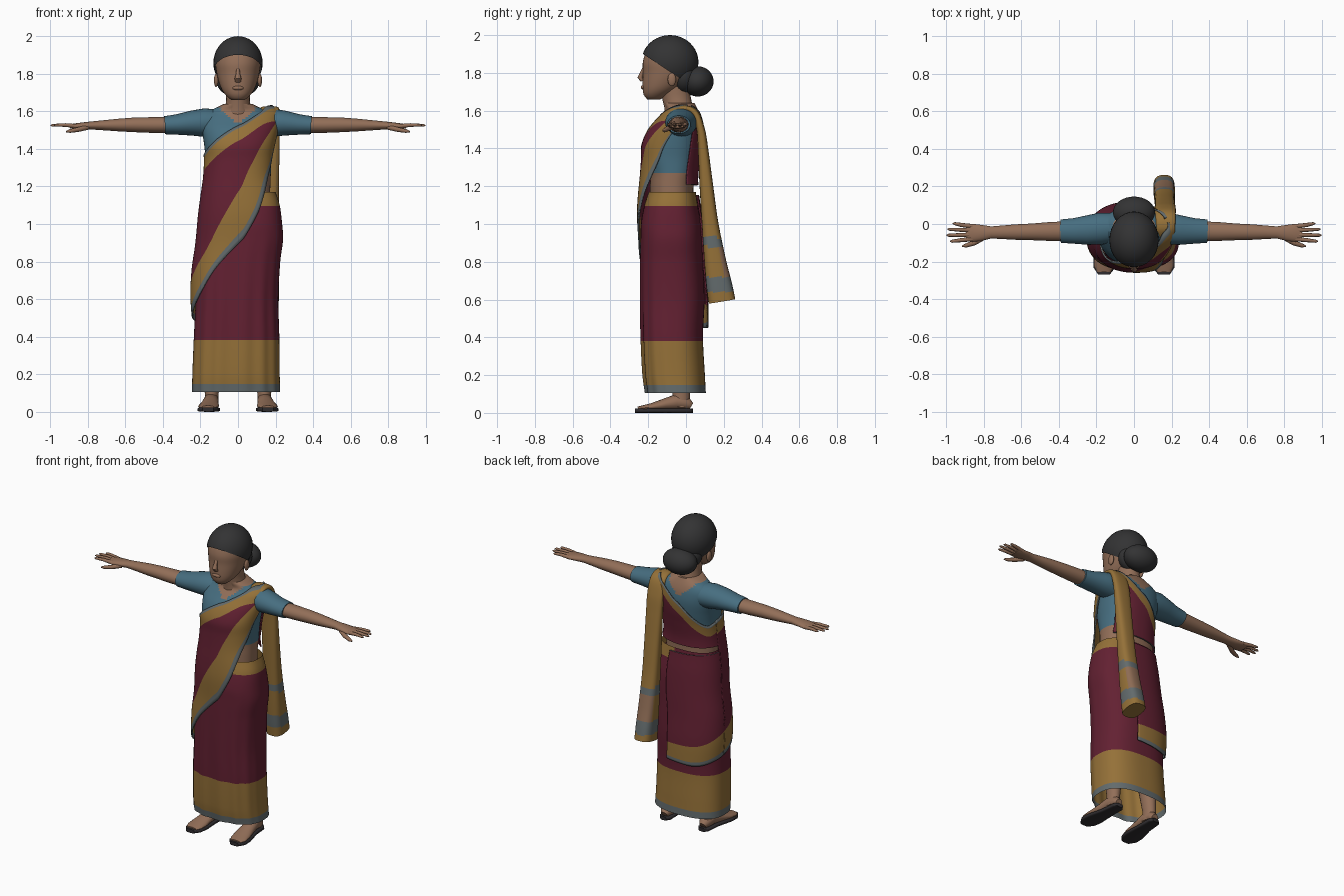
import bpy, bmesh, math
from mathutils import Vector, Matrix

if "Cube" in bpy.data.objects:
    bpy.data.objects.remove(bpy.data.objects["Cube"])

COLOURS = {
    "skin": (.29, .158, .098), "hair": (.033, .033, .034), "maroon": (.125, .015, .032),
    "gold": (.30, .165, .040), "blue": (.062, .155, .215), "grey": (.125, .148, .152),
    "tan": (.27, .15, .09), "sole": (.028, .025, .028)}
MATS = {}
for n, c in COLOURS.items():
    MATS[n] = bpy.data.materials.new(n)
    MATS[n].diffuse_color = (*c, 1)


def finish(name, bm, mats, rule=None, angle=50):
    """Turn a bmesh into a smooth object, colouring faces by a rule."""
    bmesh.ops.recalc_face_normals(bm, faces=bm.faces)
    if rule:
        for f in bm.faces:
            f.material_index = mats.index(rule(f.calc_center_median(), f.normal))
    me = bpy.data.meshes.new(name)
    bm.to_mesh(me)
    bm.free()
    ob = bpy.data.objects.new(name, me)
    bpy.context.collection.objects.link(ob)
    for m in mats:
        me.materials.append(MATS[m])
    bpy.context.view_layer.objects.active = ob
    ob.select_set(True)
    bpy.ops.object.shade_smooth_by_angle(angle=math.radians(angle))
    ob.select_set(False)
    return ob


def skin_rings(rings, closed=True, caps=True):
    bm = bmesh.new()
    vs = [[bm.verts.new(p) for p in r] for r in rings]
    n = len(vs[0])
    for a, b in zip(vs, vs[1:]):
        for i in range(n if closed else n - 1):
            j = (i + 1) % n
            bm.faces.new((a[i], a[j], b[j], b[i]))
    if caps:
        bm.faces.new(vs[0])
        bm.faces.new(vs[-1])
    return bm


def curve(table, z):
    """Smooth interpolation of table rows keyed by their first value."""
    z = min(max(z, table[0][0]), table[-1][0])
    i = max(k for k in range(len(table) - 1) if table[k][0] <= z)
    a, b = table[i], table[i + 1]
    p, q = table[max(i - 1, 0)], table[min(i + 2, len(table) - 1)]
    h = b[0] - a[0]
    s = (z - a[0]) / h
    out = []
    for k in range(1, len(a)):
        ma = (b[k] - p[k]) / (b[0] - p[0]) * h
        mb = (q[k] - a[k]) / (q[0] - a[0]) * h
        out.append((2*s**3 - 3*s*s + 1) * a[k] + (s**3 - 2*s*s + s) * ma
                   + (3*s*s - 2*s**3) * b[k] + (s**3 - s*s) * mb)
    return out


def point(table, t, z, power=2.3, off=0):
    """Point on a body section: t = 0 front, 90 left side, 180 back."""
    xl, xr, yf, yb = curve(table, z)
    s, c = math.sin(math.radians(t)), math.cos(math.radians(t))
    e = 2 / power
    return Vector(((xl + xr) / 2 + ((xr - xl) / 2 + off) * math.copysign(abs(s) ** e, s),
                   (yf + yb) / 2 - ((yb - yf) / 2 + off) * math.copysign(abs(c) ** e, c), z))


def body(name, table, step, mats, rule, power=2.3, seg=72, caps=True, ripple=None):
    z0, z1 = table[0][0], table[-1][0]
    n = round((z1 - z0) / step)
    rings = []
    for i in range(n + 1):
        z = z0 + (z1 - z0) * i / n
        rings.append([point(table, 360 * k / seg, z, power,
                            ripple(360 * k / seg, z) if ripple else 0) for k in range(seg)])
    return finish(name, skin_rings(rings, True, caps), mats, rule)


def tube(name, path, mats, rule=None, seg=20, side=1, power=2):
    """Loft along a path of (x, y, z, side radius, other radius)."""
    ps = [Vector(p[:3]) for p in path]
    rings = []
    for i, p in enumerate(path):
        d = (ps[min(i + 1, len(ps) - 1)] - ps[max(i - 1, 0)]).normalized()
        u = Vector((0, 1, 0)) if abs(d.x) > .6 else Vector((1, 0, 0))
        u = (u - d * u.dot(d)).normalized()
        w = d.cross(u)
        ring = []
        for k in range(seg):
            c, s = math.cos(2*math.pi*k/seg), math.sin(2*math.pi*k/seg)
            v = ps[i] + u * p[3] * math.copysign(abs(c)**(2/power), c) \
                + w * p[4] * math.copysign(abs(s)**(2/power), s)
            ring.append((v.x * side, v.y, v.z))
        rings.append(ring)
    return finish(name, skin_rings(rings), mats, rule)


def ball(name, centre, radii, mat, cut=None):
    bm = bmesh.new()
    bmesh.ops.create_uvsphere(bm, u_segments=32, v_segments=20, radius=1,
                              matrix=Matrix.Translation(centre) @ Matrix.Diagonal((*radii, 1)))
    if cut:
        bmesh.ops.bisect_plane(bm, geom=bm.verts[:] + bm.edges[:] + bm.faces[:],
                               plane_co=cut[0], plane_no=cut[1], clear_inner=True)
    return finish(name, bm, [mat])


# Torso with blouse, bare waist and neckline
torso = [(1.10, -.17, .17, -.19, .04), (1.2, -.175, .172, -.19, .04), (1.27, -.17, .175, -.19, .05),
         (1.35, -.173, .178, -.21, .065), (1.42, -.18, .185, -.215, .078), (1.5, -.19, .19, -.185, .085),
         (1.56, -.185, .185, -.135, .078), (1.6, -.15, .15, -.105, .065), (1.64, -.075, .075, -.115, .045)]
body("torso", torso, .01, ["skin", "blue"],
     lambda c, n: "skin" if c.z < 1.265 or c.z > 1.53 + .9 * abs(c.x) else "blue")

# Skirt with gold border, grey hem and soft pleats
skirt = [(.105, -.245, .225, -.215, .105), (.2, -.243, .222, -.228, .1), (.4, -.235, .22, -.238, .09),
         (.6, -.225, .215, -.242, .098), (.8, -.22, .225, -.242, .09), (.92, -.215, .24, -.24, .085),
         (1.0, -.21, .235, -.238, .08), (1.1, -.2, .222, -.22, .062), (1.17, -.185, .2, -.198, .052)]


def skirt_colour(c, n):
    if c.z < .145:
        return "grey"
    if c.z < .385 or (c.z > 1.1 and c.x > .05):
        return "gold"
    return "maroon"


def pleats(t, z):
    front = max(0, math.cos(math.radians(t)))
    return .004 * front * math.sin(math.radians(t * 14)) * min(1, max(0, (1 - z) * 2))


body("skirt", skirt, .0106, ["maroon", "gold", "grey"], skirt_colour, 2.5, 96, False, pleats)

# Draped sari cloth, following a looser outline around the body
wrap = [(.42, -.238, .222, -.246, .12), (.6, -.253, .225, -.25, .117), (.75, -.248, .23, -.25, .105),
        (.9, -.227, .245, -.252, .096), (1.05, -.213, .24, -.26, .084), (1.15, -.2, .218, -.255, .07),
        (1.25, -.186, .192, -.245, .065), (1.35, -.182, .192, -.238, .078), (1.42, -.19, .2, -.236, .09),
        (1.5, -.198, .215, -.202, .096), (1.56, -.19, .225, -.155, .09), (1.6, -.155, .222, -.12, .08),
        (1.635, -.08, .18, -.06, .05)]


def drape(name, t0, t1, low, high, low_border, high_border):
    """Cloth between two edge curves, with striped borders (grey, gold)."""
    cols, bands = [], ["grey", "gold", "maroon", "gold", "grey"]
    split = [2, 8, 16, 4, 1]
    n = round((t1 - t0) / 2.5)
    for i in range(n + 1):
        t = t0 + (t1 - t0) * i / n
        zl, zh = curve(low, t)[0], curve(high, t)[0]
        lw, hw = curve(low_border, t)[0], high_border
        k = min(1, (zh - zl) * .97 / (lw + hw))
        zs = [zl, zl + .2 * lw * k, zl + lw * k, zh - hw * k, zh - .2 * hw * k, zh]
        col = []
        for b, m in enumerate(split):
            col += [point(wrap, t, zs[b] + (zs[b+1] - zs[b]) * j / m) for j in range(m)]
        cols.append(col + [point(wrap, t, zh)])
    bm = skin_rings(cols, False, False)
    row = [bands[b] for b, m in enumerate(split) for _ in range(m)]
    mats = ["maroon", "gold", "grey"]
    bm.faces.ensure_lookup_table()
    for i, f in enumerate(bm.faces):
        f.material_index = mats.index(row[i % len(row)])
    bmesh.ops.dissolve_degenerate(bm, dist=1e-5, edges=bm.edges)
    ob = finish(name, bm, mats)
    mod = ob.modifiers.new("thickness", "SOLIDIFY")
    mod.thickness = .008


low = [(-195, .46), (-150, .45), (-115, .48), (-80, .53), (-50, .63), (-24, .77), (0, .9), (13, 1.0),
       (35, 1.15), (65, 1.31), (80, 1.43), (92, 1.53), (102, 1.6)]
width = [(-195, .11), (-115, .15), (-50, .2), (0, .28), (35, .27), (65, .24), (102, .1)]
high = [(-97, 1.36), (-65, 1.39), (-32, 1.455), (0, 1.53), (30, 1.61), (50, 1.63), (102, 1.632)]
drape("front_drape", -97, 102, low, high, width, .085)
drape("hip_drape", -195, -95, low, [(-195, 1.15), (-95, 1.16)], width, .0001)
drape("back_drape", -235, -95, [(-235, 1.21), (-95, 1.2)],
      [(-235, 1.63), (-210, 1.6), (-180, 1.5), (-150, 1.4), (-120, 1.345), (-95, 1.36)],
      [(-235, .0001), (-95, .0001)], .07)


# Loose end of the cloth hanging from the left shoulder
def tail_colour(c, n):
    if .64 < c.z < .72 or .88 < c.z < .93:
        return "grey"
    return "tan" if .72 <= c.z <= .88 and n.y > .3 else "gold"


tail = [(-.085, 1.575, .045, .01), (-.02, 1.612, .05, .014), (.045, 1.59, .054, .018), (.078, 1.5, .056, .022),
        (.092, 1.38, .055, .028), (.108, 1.2, .054, .036), (.128, 1.0, .054, .044), (.155, .8, .056, .058),
        (.175, .68, .057, .068), (.19, .59, .057, .072)]
dense = []
for i in range(91):
    s = i / 10
    y, z, a, b = curve([(k, *r) for k, r in enumerate(tail)], s)
    dense.append((.17 - .01 * s / 9, y, z, a, b))
tube("shoulder_cloth_tail", dense, ["gold", "grey", "tan"], tail_colour, 28, 1, 2.8)

# Neck, head, nose, hair and bun
tube("neck", [(0, -.035, 1.58, .085, .08), (0, -.042, 1.63, .066, .074), (0, -.055, 1.69, .062, .075),
              (0, -.065, 1.76, .065, .075)], ["skin"])
head = [(1.66, -.035, .035, -.205, -.135), (1.68, -.06, .06, -.222, -.1), (1.71, -.083, .083, -.229, -.05),
        (1.75, -.1, .1, -.23, .0), (1.8, -.113, .113, -.228, .04), (1.86, -.12, .12, -.228, .05),
        (1.92, -.108, .108, -.205, .03), (1.97, -.06, .06, -.15, -.03)]
body("head", head, .012, ["skin"], None, 2.1, 40)
tube("nose", [(0, -.222, 1.83, .008, .006), (0, -.234, 1.8, .011, .01), (0, -.243, 1.775, .018, .014),
              (0, -.232, 1.758, .016, .008)], ["skin"], None, 12)
ball("lips", (0, -.225, 1.724), (.03, .014, .012), "skin")
ball("hair_cap", (0, -.085, 1.857), (.131, .151, .143), "hair",
     ((0, -.22, 1.895), Vector((0, .66, 1)).normalized()))
ball("hair_nape", (0, -.01, 1.78), (.1, .07, .09), "hair")
ball("hair_bun", (0, .062, 1.755), (.112, .084, .08), "hair")

for side, label in ((1, "left"), (-1, "right")):
    ball(label + "_ear", (.116 * side, -.075, 1.765), (.012, .022, .035), "skin")
    # Sleeve and bare arm
    tube(label + "_sleeve", [(.12, -.02, 1.535, .08, .075), (.18, -.025, 1.54, .085, .076),
                             (.25, -.033, 1.537, .078, .066), (.32, -.037, 1.53, .068, .055),
                             (.39, -.038, 1.526, .062, .048)], ["blue"], None, 28, side)
    tube(label + "_arm", [(.33, -.038, 1.527, .054, .043), (.45, -.04, 1.527, .05, .042),
                          (.55, -.042, 1.528, .044, .039), (.63, -.043, 1.527, .041, .034),
                          (.70, -.044, 1.526, .036, .028), (.76, -.045, 1.525, .032, .023),
                          (.81, -.047, 1.523, .042, .02), (.86, -.047, 1.52, .048, .017),
                          (.895, -.046, 1.52, .042, .011)], ["skin"], None, 24, side)
    # Fingers and thumb
    for i, (y0, y1, tip) in enumerate(((-.012, .002, .965), (-.034, -.028, .992),
                                       (-.057, -.06, .998), (-.08, -.092, .98))):
        tube(f"{label}_finger_{i + 1}", [(.86, y0, 1.521, .012, .012), (.92, (y0 + y1) / 2, 1.527, .011, .01),
                                         (tip - .01, y1, 1.526, .008, .007), (tip, y1, 1.525, .003, .003)],
             ["skin"], None, 10, side)
    tube(label + "_thumb", [(.80, -.07, 1.515, .015, .014), (.85, -.1, 1.503, .014, .013),
                            (.895, -.115, 1.495, .011, .01), (.915, -.118, 1.492, .004, .004)],
         ["skin"], None, 10, side)
    # Leg, foot and sandal sole
    tube(label + "_leg", [(.14, -.03, .03, .036, .05), (.14, -.025, .1, .037, .045),
                          (.135, -.03, .2, .045, .055), (.125, -.05, .4, .06, .07)], ["skin"], None, 20, side)
    tube(label + "_foot", [(.14, .028, .035, .022, .02), (.14, .01, .046, .036, .032),
                           (.143, -.05, .058, .04, .042), (.148, -.11, .045, .045, .032),
                           (.155, -.18, .032, .054, .02), (.16, -.225, .026, .052, .015),
                           (.16, -.255, .023, .036, .01)], ["skin"], None, 20, side)
    tube(label + "_sole", [(.14, .037, .012, .022, .012), (.14, .015, .012, .04, .012),
                           (.145, -.08, .012, .044, .012), (.155, -.18, .012, .06, .012),
                           (.16, -.235, .012, .056, .012), (.16, -.27, .012, .03, .012)],
         ["sole"], None, 20, side, 4)

for m in bpy.data.materials:
    if m.users and not m.is_grease_pencil:
        m.use_nodes = True
        m.node_tree.nodes["Principled BSDF"].inputs["Base Color"].default_value = m.diffuse_color
